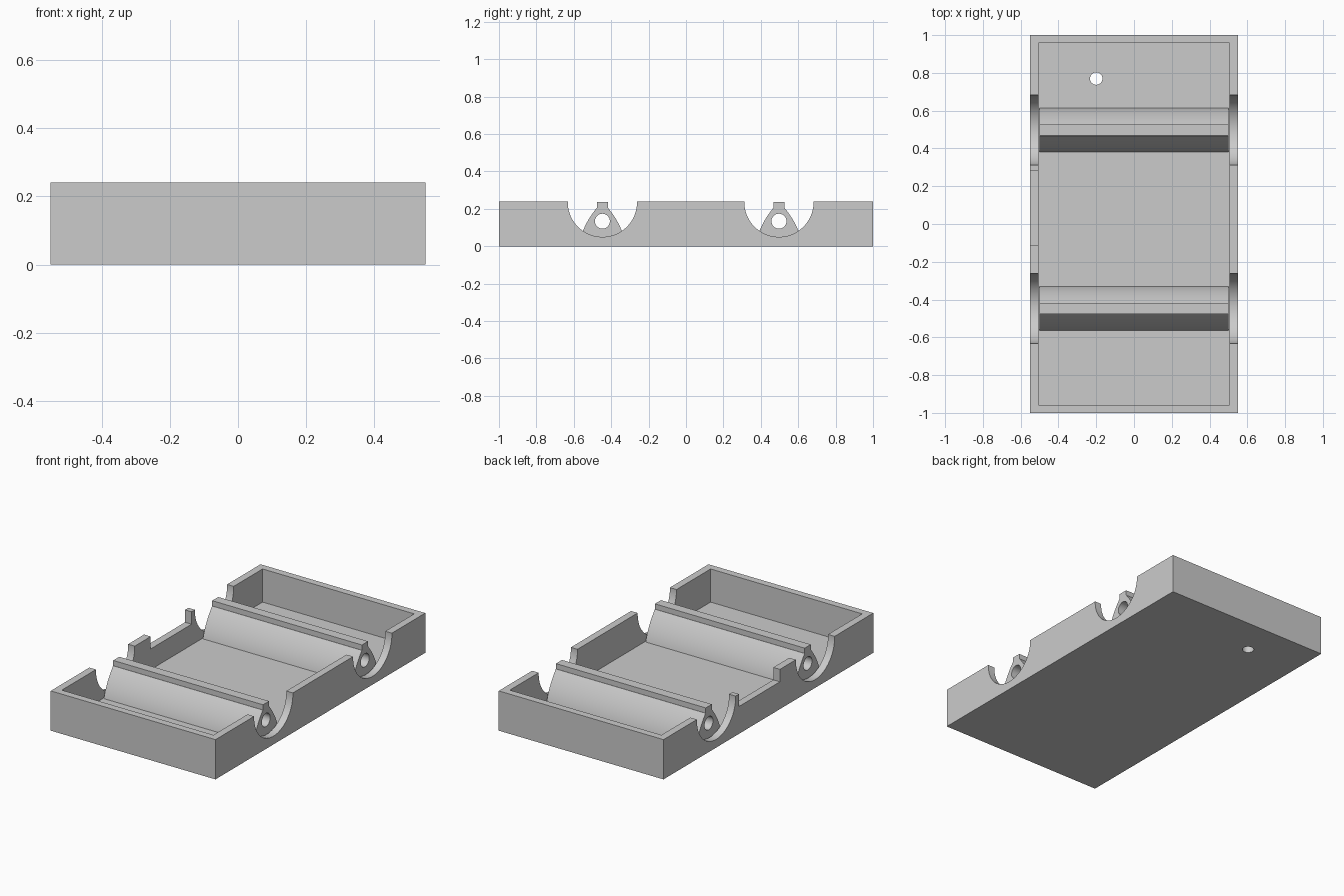
import bpy, bmesh
from mathutils import Matrix

cube = bpy.data.objects.get("Cube")
if cube:
    bpy.data.objects.remove(cube, do_unlink=True)

HALF_X, HEIGHT = 0.55, 0.24
FLOOR = 0.04
RIB_Y = (-0.447, 0.497)

grey = bpy.data.materials.new("light_grey")
grey.use_nodes = True
grey.diffuse_color = (0.6, 0.6, 0.6, 1)
grey.node_tree.nodes["Principled BSDF"].inputs["Base Color"].default_value = (0.6, 0.6, 0.6, 1)


def finish(name, bm):
    bmesh.ops.recalc_face_normals(bm, faces=bm.faces)
    mesh = bpy.data.meshes.new(name)
    bm.to_mesh(mesh)
    bm.free()
    mesh.materials.append(grey)
    obj = bpy.data.objects.new(name, mesh)
    bpy.context.collection.objects.link(obj)
    return obj


def box(name, low, high):
    bm = bmesh.new()
    bmesh.ops.create_cube(bm, size=1)
    for v in bm.verts:
        v.co = [h if c > 0 else l for c, l, h in zip(v.co, low, high)]
    return finish(name, bm)


def cylinder(name, centre, radius, depth, axis, sides=64):
    bm = bmesh.new()
    turn = Matrix.Rotation(1.5707963, 4, 'Y') if axis == 'X' else Matrix()
    bmesh.ops.create_cone(bm, cap_ends=True, segments=sides, radius1=radius, radius2=radius,
                          depth=depth, matrix=Matrix.Translation(centre) @ turn)
    return finish(name, bm)


def activate(obj):
    bpy.ops.object.select_all(action='DESELECT')
    obj.select_set(True)
    bpy.context.view_layer.objects.active = obj


def cut(obj, cutter):
    activate(obj)
    mod = obj.modifiers.new("cut", 'BOOLEAN')
    mod.operation, mod.solver, mod.object = 'DIFFERENCE', 'EXACT', cutter
    bpy.ops.object.modifier_apply(modifier=mod.name)
    bpy.data.objects.remove(cutter, do_unlink=True)


def smooth(obj):
    activate(obj)
    bpy.ops.object.shade_smooth_by_angle(angle=0.5)


# Open tray with thin walls
tray = box("tray", (-HALF_X, -1, 0), (HALF_X, 1, HEIGHT))
cut(tray, box("cavity", (-0.506, -0.957, FLOOR), (0.506, 0.957, 0.5)))

# Round saddles through both side walls
for y in RIB_Y:
    cut(tray, cylinder("saddle_cutter", (0, y, 0.235), 0.185, 1.4, 'X', 96))

# Lowered stretch of one side wall, and the hole in the floor
cut(tray, box("notch_cutter", (-0.7, -0.11, 0.165), (-0.4, 0.28, 0.5)))
cut(tray, cylinder("floor_hole_cutter", (-0.2, 0.77, 0), 0.033, 0.3, 'Z', 48))
smooth(tray)


# Arched cross ribs with a flat key on top and a bore along the length
def rib_half_width(z):
    return 0.117 - 0.31 * (z - 0.04) - 1.77 * (z - 0.04) * (z - 0.082)


STEPS, SHOULDER, KEY = 16, 0.205, 0.029
levels = [FLOOR - 0.005 + (SHOULDER - FLOOR + 0.005) * i / STEPS for i in range(STEPS + 1)]
side = [(rib_half_width(z), z) for z in levels] + [(KEY, SHOULDER), (KEY, 0.237)]
outline = side + [(-y, z) for y, z in reversed(side)]

for name, centre in zip(("front_rib", "back_rib"), RIB_Y):
    bm = bmesh.new()
    face = bm.faces.new([bm.verts.new((-0.5, centre + y, z)) for y, z in outline])
    moved = bmesh.ops.extrude_face_region(bm, geom=[face])["geom"]
    bmesh.ops.translate(bm, vec=(1, 0, 0),
                        verts=[v for v in moved if isinstance(v, bmesh.types.BMVert)])
    rib = finish(name, bm)
    cut(rib, cylinder("bore_cutter", (0, centre, 0.134), 0.04, 1.4, 'X', 48))
    smooth(rib)
